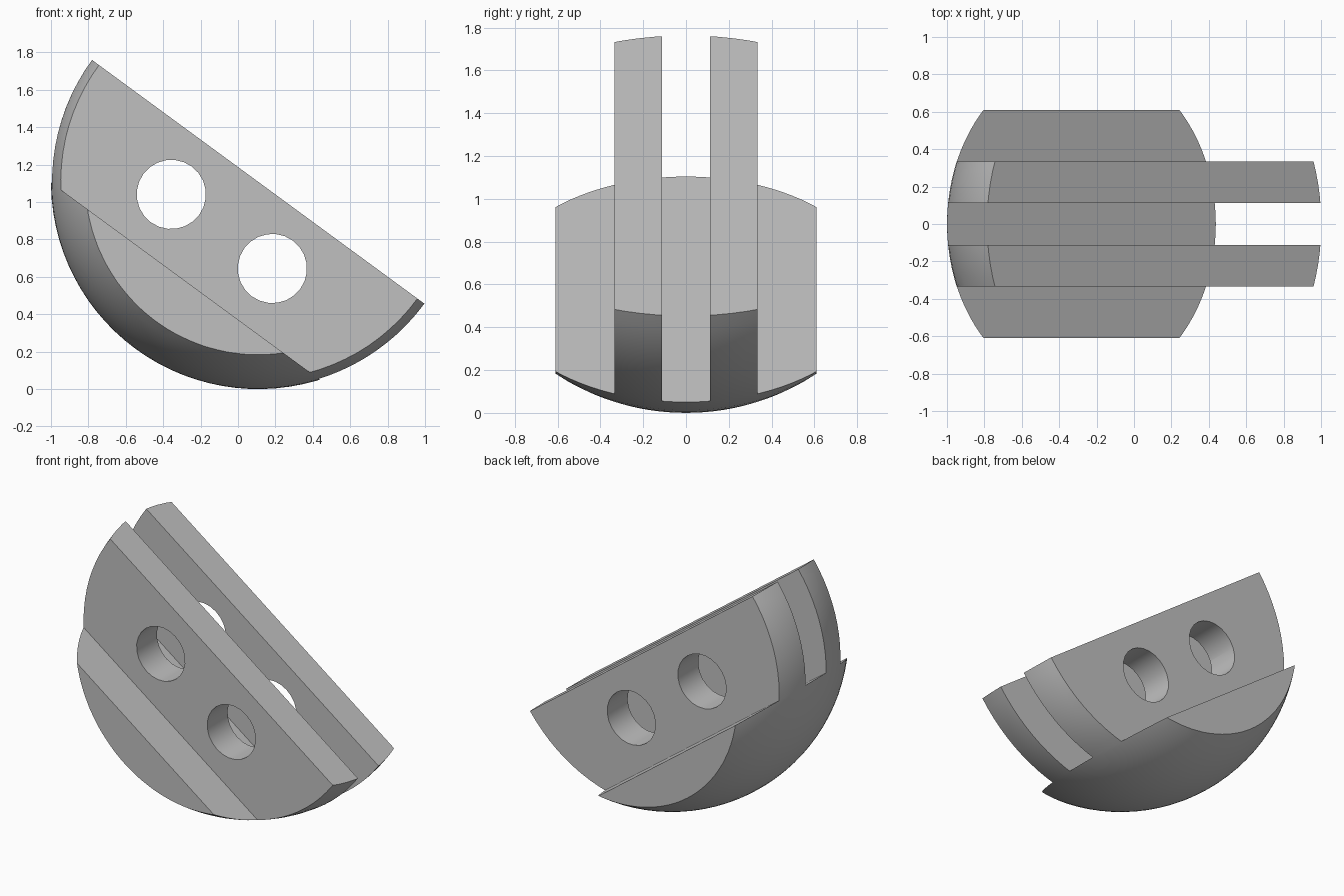
import bpy
import bmesh
import math
from mathutils import Matrix, Vector

RADIUS = 1.108
TILT = math.radians(36.25)
FLOOR = -0.658           # depth of the shelf below the flat top
FIN_IN, FIN_OUT = 0.1125, 0.335
HALF_WIDTH = 0.61
HOLE_RADIUS, HOLE_X = 0.185, 0.335

default = bpy.data.objects.get("Cube")
if default:
    bpy.data.objects.remove(default, do_unlink=True)

grey = bpy.data.materials.new("plain grey")
grey.use_nodes = True
colour = (0.53, 0.53, 0.53, 1)
grey.diffuse_color = colour
grey.node_tree.nodes["Principled BSDF"].inputs["Base Color"].default_value = colour

# Tilts the finished shape and rests the ball on the ground
PLACE = Matrix.Translation((RADIUS - 1, 0, RADIUS)) @ Matrix.Rotation(TILT, 4, 'Y')


def add_object(name, bm):
    bmesh.ops.recalc_face_normals(bm, faces=bm.faces)
    bm.transform(PLACE)
    mesh = bpy.data.meshes.new(name)
    bm.to_mesh(mesh)
    bm.free()
    mesh.materials.append(grey)
    obj = bpy.data.objects.new(name, mesh)
    bpy.context.collection.objects.link(obj)
    return obj


def ball_slice(name, planes):
    """Ball cut by planes (axis, offset, outward sign), each cut capped."""
    bm = bmesh.new()
    bmesh.ops.create_uvsphere(bm, u_segments=96, v_segments=48, radius=RADIUS)
    for axis, offset, sign in planes:
        point, normal = Vector(), Vector()
        point[axis], normal[axis] = offset, sign
        bmesh.ops.bisect_plane(bm, geom=bm.verts[:] + bm.edges[:] + bm.faces[:],
                               dist=1e-5, plane_co=point, plane_no=normal,
                               clear_outer=True)
        rim = [e for e in bm.edges if e.is_boundary]
        bmesh.ops.edgeloop_fill(bm, edges=rim)
    return add_object(name, bm)


def activate(obj):
    bpy.ops.object.select_all(action='DESELECT')
    obj.select_set(True)
    bpy.context.view_layer.objects.active = obj


def smooth(obj):
    activate(obj)
    bpy.ops.object.shade_smooth_by_angle(angle=math.radians(25))


# Rounded base with flat sides and a flat floor
base = ball_slice("rounded_base", [(2, FLOOR, 1), (1, HALF_WIDTH, 1), (1, -HALF_WIDTH, -1)])
smooth(base)

# Cutter for the two round holes
bm = bmesh.new()
for x in (-HOLE_X, HOLE_X):
    bmesh.ops.create_cone(bm, cap_ends=True, segments=24, radius1=HOLE_RADIUS,
                          radius2=HOLE_RADIUS, depth=2,
                          matrix=Matrix.Translation((x, 0, FLOOR / 2))
                          @ Matrix.Rotation(math.pi / 2, 4, 'X'))
cutter = add_object("hole_cutter", bm)
cutter.hide_render = True

# Pair of upright fins, each pierced by both holes
for name, side in (("front_fin", -1), ("back_fin", 1)):
    fin = ball_slice(name, [(2, 0, 1), (2, FLOOR, -1),
                            (1, side * FIN_OUT, side), (1, side * FIN_IN, -side)])
    cut = fin.modifiers.new("holes", 'BOOLEAN')
    cut.operation = 'DIFFERENCE'
    cut.solver = 'EXACT'
    cut.object = cutter
    activate(fin)
    bpy.ops.object.modifier_apply(modifier=cut.name)
    smooth(fin)

bpy.data.objects.remove(cutter, do_unlink=True)
